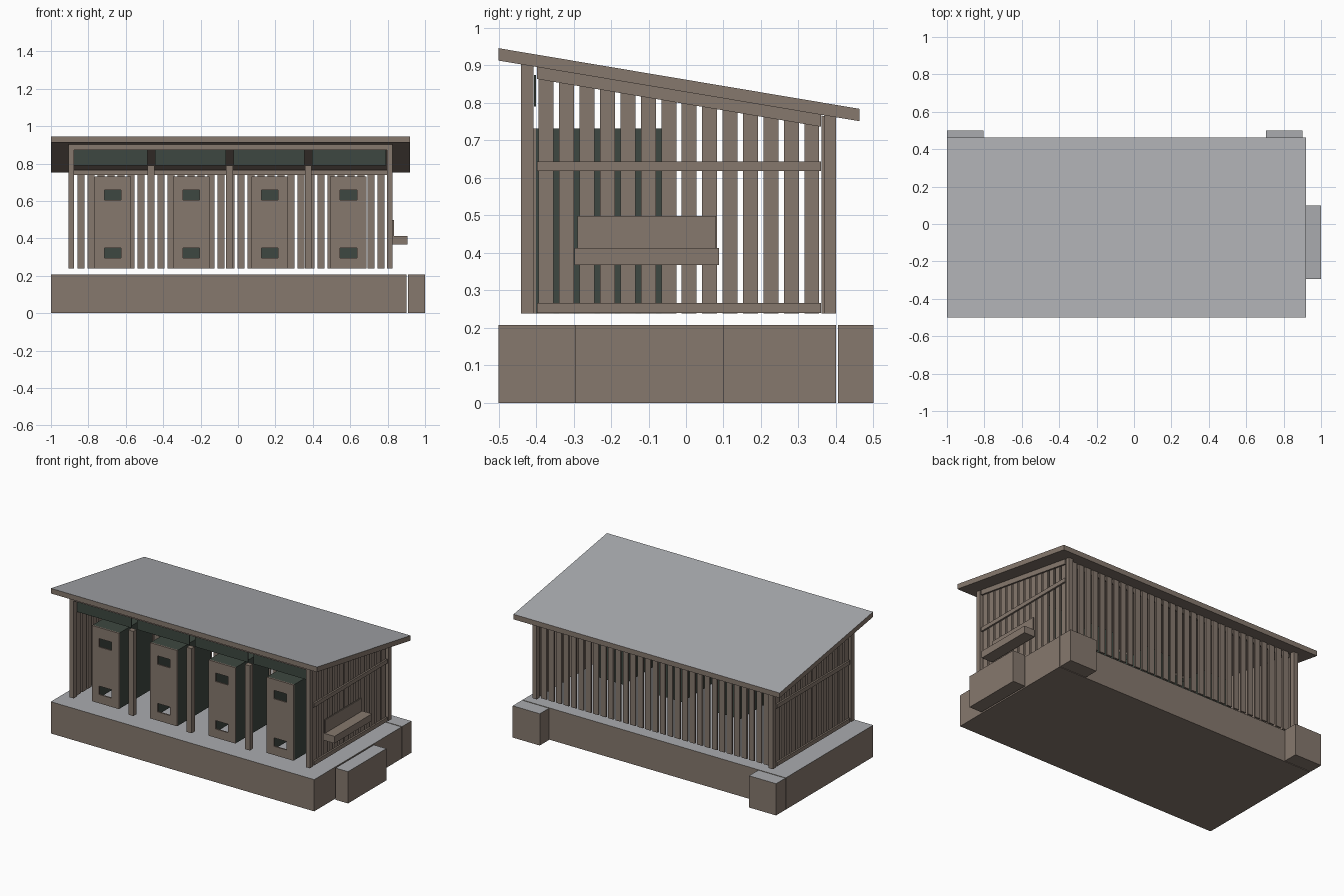
import bpy
import bmesh

cube = bpy.data.objects.get("Cube")
if cube:
    bpy.data.objects.remove(cube)


def material(name, rgb):
    m = bpy.data.materials.new(name)
    m.use_nodes = True
    m.diffuse_color = (*rgb, 1)
    m.node_tree.nodes["Principled BSDF"].inputs["Base Color"].default_value = (*rgb, 1)
    return m


WOOD = material("brown wood", (0.24, 0.19, 0.155))
GREY = material("light grey", (0.40, 0.41, 0.43))
GREEN = material("dark green", (0.048, 0.064, 0.052))


def prism(x0, x1, profile):
    """A y-z outline stretched from x0 to x1."""
    return x0, x1, profile


def box(x0, x1, y0, y1, z0, z1):
    return prism(x0, x1, [(y0, z0), (y1, z0), (y1, z1), (y0, z1)])


def part(name, solids, mat, top=None):
    """One object made of several solids; upward faces can take another colour."""
    bm = bmesh.new()
    for x0, x1, profile in solids:
        a = [bm.verts.new((x0, y, z)) for y, z in profile]
        b = [bm.verts.new((x1, y, z)) for y, z in profile]
        bm.faces.new(a)
        bm.faces.new(b[::-1])
        n = len(a)
        for i in range(n):
            j = (i + 1) % n
            bm.faces.new((a[i], b[i], b[j], a[j]))
    bmesh.ops.recalc_face_normals(bm, faces=bm.faces)
    bm.normal_update()
    mesh = bpy.data.meshes.new(name)
    mesh.materials.append(mat)
    if top:
        mesh.materials.append(top)
        for f in bm.faces:
            f.material_index = int(f.normal.z > 0.5)
    bm.to_mesh(mesh)
    bm.free()
    obj = bpy.data.objects.new(name, mesh)
    bpy.context.collection.objects.link(obj)
    return obj


def under(y):
    """Height of the roof underside."""
    return 0.913 - 0.168 * (y + 0.5)


def sloped(x0, x1, y0, y1, z0, drop=0.0):
    """Upright piece whose top follows the roof."""
    return prism(x0, x1, [(y0, z0), (y1, z0), (y1, under(y1) - drop), (y0, under(y0) - drop)])


LEFT, RIGHT = -0.907, 0.827      # outer wall planes
GROUND, FOOT = 0.207, 0.238      # slab top, underside of the frame

# Concrete slab and steps
part("base_slab", [box(-1, 0.9, -0.5, 0.4, 0, GROUND)], WOOD, GREY)
part("side_step", [box(0.91, 1, -0.295, 0.1, 0, GROUND)], WOOD, GREY)
part("back_steps", [box(x, x + 0.195, 0.405, 0.5, 0, GROUND) for x in (-1, 0.705)], WOOD, GREY)

# Sloping roof
y0, y1 = -0.5, 0.463
part("roof", [prism(-1, 0.92, [(y0, under(y0)), (y1, under(y1)),
                               (y1, under(y1) + 0.033), (y0, under(y0) + 0.033)])], WOOD, GREY)

# Corner posts and front posts between the bays
posts = []
for x in (LEFT, RIGHT - 0.03):
    posts += [sloped(x, x + 0.03, -0.44, -0.407, FOOT), sloped(x, x + 0.03, 0.37, 0.4, FOOT)]
part("corner_posts", posts, WOOD)
bays = [-0.465 + 0.42 * i for i in range(3)]
part("bay_posts", [box(x - 0.018, x + 0.018, -0.44, -0.407, FOOT, 0.79) for x in bays], WOOD)

# Front and back beams
part("front_beam", [box(-0.877, 0.797, -0.44, -0.41, 0.873, 0.902)], WOOD)
part("back_beam", [box(-0.877, 0.797, 0.345, 0.36, 0.74, 0.766)], WOOD)

# Green panels under the front beam
edges = [-0.877] + [x + s for x in bays for s in (-0.02, 0.02)] + [0.79]
part("front_panels", [box(a, b, -0.406, -0.4, 0.79, 0.874)
                      for a, b in zip(edges[::2], edges[1::2])], GREEN)

# Slatted side walls with rails
slats, rails = [], []
for wall, inward in ((LEFT, 1), (RIGHT, -1)):
    def span(near, far):
        return sorted((wall + inward * near, wall + inward * far))

    s0, s1 = span(0.011, 0.022)
    for i in range(14):
        y = -0.393 + 0.0545 * i
        slats.append(sloped(s0, s1, y, y + 0.04, FOOT, 0.002))
    r0, r1 = span(0, 0.011)
    for z in (FOOT + 0.002, 0.618):
        rails.append(box(r0, r1, -0.397, 0.36, z, z + 0.026))
    a, b = -0.397, 0.36
    rails.append(prism(r0, r1, [(a, under(a) - 0.032), (b, under(b) - 0.032),
                                (b, under(b)), (a, under(a))]))
part("side_slats", slats, WOOD)
part("side_rails", rails, WOOD)

# Slatted back wall
part("back_slats", [sloped(x - 0.019, x + 0.019, 0.361, 0.372, FOOT, 0.002)
                    for x in (-0.84 + 0.0535 * i for i in range(31))], WOOD)

# Four open-bottomed cabins with windowed doors
TOP, HALF, WIN = 0.732, 0.097, 0.045
for n in range(4):
    c = -0.67 + 0.42 * n
    f, r = -0.4, -0.062
    part(f"cabin_{n + 1}", [
        box(c - HALF, c - HALF + 0.008, f, r, FOOT, TOP),
        box(c + HALF - 0.008, c + HALF, f, r, FOOT, TOP),
        box(c - HALF + 0.008, c + HALF - 0.008, r - 0.008, r, FOOT, TOP),
        box(c - HALF + 0.008, c + HALF - 0.008, f, r - 0.008, TOP - 0.008, TOP)], GREEN)
    door = [box(c - HALF, c - WIN, f - 0.009, f, FOOT, TOP),
            box(c + WIN, c + HALF, f - 0.009, f, FOOT, TOP)]
    for lo, hi in ((FOOT, 0.295), (0.35, 0.605), (0.66, TOP)):
        door.append(box(c - WIN, c + WIN, f - 0.009, f, lo, hi))
    part(f"cabin_door_{n + 1}", door, WOOD)

# Bench on the side wall
part("bench_seat", [box(RIGHT, 0.905, -0.298, 0.088, 0.367, 0.413)], WOOD)
part("bench_back", [box(RIGHT, RIGHT + 0.008, -0.29, 0.08, 0.413, 0.499)], WOOD)
